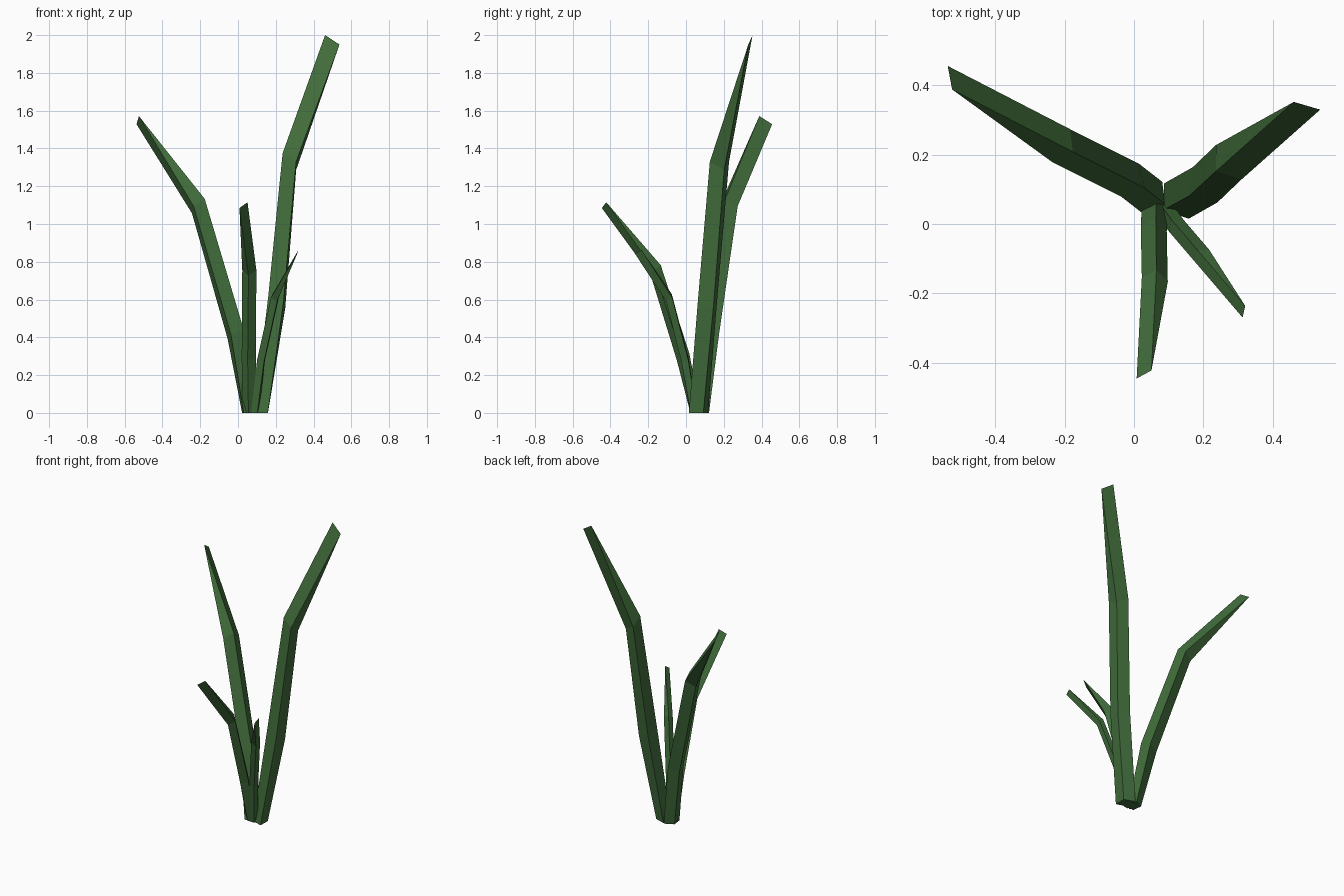
import bpy, bmesh
from math import radians, sin, cos
from mathutils import Vector

cube = bpy.data.objects.get("Cube")
if cube:
    bpy.data.objects.remove(cube, do_unlink=True)

green = bpy.data.materials.new("grass green")
green.use_nodes = True
color = (0.052, 0.15, 0.043, 1)
green.diffuse_color = color
bsdf = green.node_tree.nodes["Principled BSDF"]
bsdf.inputs["Base Color"].default_value = color
bsdf.inputs["Roughness"].default_value = 0.9


def blade(name, yaw, half, path):
    """Square stalk along the path, leaning outward, ending in a slanted edge."""
    yaw = radians(yaw)
    out = Vector((cos(yaw), sin(yaw), 0))
    side = Vector((-sin(yaw), cos(yaw), 0))
    bm = bmesh.new()

    # Base, lower and bend cross-sections, each tilted further outward
    rings = []
    for point, tilt, depth in zip(path[:3], (0, 27, 45), (0.72, 1, 1)):
        t = radians(tilt)
        lean = (out * cos(t) - Vector((0, 0, sin(t)))) * half * depth
        c = Vector(point)
        corners = (c - lean, c - side * half, c + lean, c + side * half)
        rings.append([bm.verts.new(v) for v in corners])

    # Tip: inner and left corners join, outer and right corners join
    slant = (side + (Vector((0, 0, 1)) - out) * 0.8) * half / 2
    end = Vector(path[3])
    left, right = bm.verts.new(end + slant), bm.verts.new(end - slant)
    rings.append([left, right, right, left])

    bm.faces.new(rings[0])
    for low, high in zip(rings, rings[1:]):
        for i in range(4):
            j = (i + 1) % 4
            loop = [low[i], low[j], high[j], high[i]]
            bm.faces.new(list(dict.fromkeys(loop)))
    bmesh.ops.recalc_face_normals(bm, faces=bm.faces)

    mesh = bpy.data.meshes.new(name)
    bm.to_mesh(mesh)
    bm.free()
    mesh.materials.append(green)
    bpy.context.collection.objects.link(bpy.data.objects.new(name, mesh))


blade("tall_blade", 35, 0.062,
      [(.122, .066, 0), (.205, .113, .585), (.272, .177, 1.33), (.499, .341, 1.975)])
blade("left_blade", 152, 0.054,
      [(.056, .074, 0), (-.012, .127, .415), (-.21, .226, 1.095), (-.531, .422, 1.55)])
blade("front_blade", -100, 0.038,
      [(.06, .05, 0), (.057, -.015, .295), (.06, -.16, .755), (.029, -.434, 1.1)])
blade("small_blade", -51, 0.027,
      [(.09, .04, 0), (.122, -.005, .28), (.195, -.09, .61), (.317, -.253, .853)])
